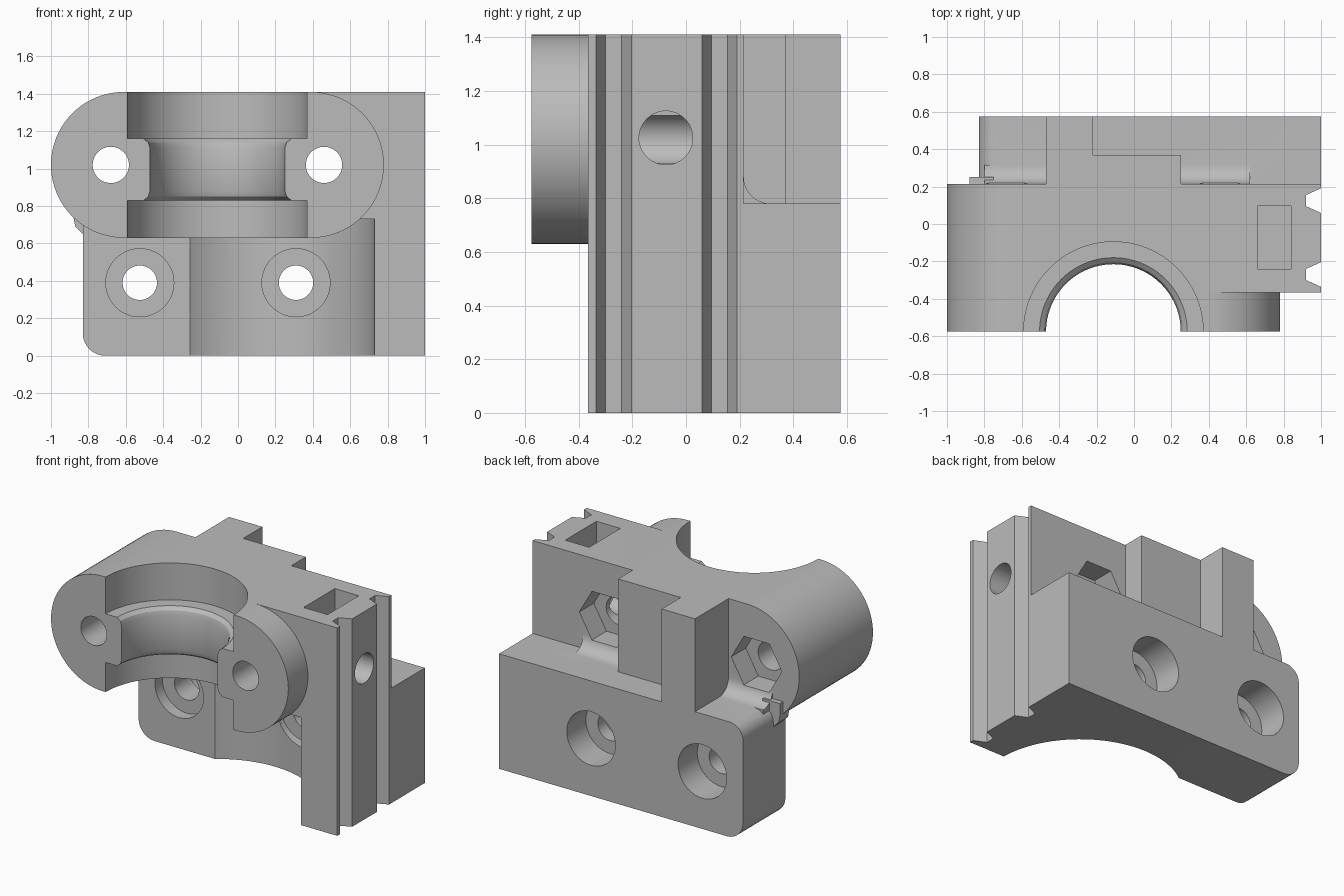
import bpy, math
from mathutils import Vector

cube = bpy.data.objects.get("Cube")
if cube:
    bpy.data.objects.remove(cube, do_unlink=True)

grey = bpy.data.materials.new("plain_grey")
grey.use_nodes = True
COLOUR = (0.5, 0.5, 0.5, 1)
grey.diffuse_color = COLOUR
grey.node_tree.nodes["Principled BSDF"].inputs["Base Color"].default_value = COLOUR

PLACE = {"x": lambda a, b, t: (t, a, b),
         "y": lambda a, b, t: (a, t, b),
         "z": lambda a, b, t: (a, b, t)}


def loft(name, rings, axis):
    """Closed solid through rings of (points, height) along an axis."""
    n = len(rings[0][0])
    verts = [PLACE[axis](a, b, t) for pts, t in rings for a, b in pts]
    faces = [list(range(n)), list(range(len(verts) - n, len(verts)))]
    for r in range(len(rings) - 1):
        for i in range(n):
            j = (i + 1) % n
            faces.append([r * n + i, r * n + j, (r + 1) * n + j, (r + 1) * n + i])
    mesh = bpy.data.meshes.new(name)
    mesh.from_pydata(verts, [], faces)
    mesh.materials.append(grey)
    obj = bpy.data.objects.new(name, mesh)
    bpy.context.collection.objects.link(obj)
    bpy.ops.object.select_all(action="DESELECT")
    bpy.context.view_layer.objects.active = obj
    obj.select_set(True)
    bpy.ops.object.mode_set(mode="EDIT")
    bpy.ops.mesh.select_all(action="SELECT")
    bpy.ops.mesh.normals_make_consistent(inside=False)
    bpy.ops.object.mode_set(mode="OBJECT")
    return obj


def prism(name, pts, axis, lo, hi):
    return loft(name, [(pts, lo), (pts, hi)], axis)


def rect(a0, a1, b0, b1):
    return [(a0, b0), (a1, b0), (a1, b1), (a0, b1)]


def arc(a, b, r, start, end, n=16):
    angles = [math.radians(start + (end - start) * i / n) for i in range(n + 1)]
    return [(a + r * math.cos(t), b + r * math.sin(t)) for t in angles]


def circle(a, b, r, n=48):
    return arc(a, b, r, 0, 360, n)[:-1]


def combine(base, other, operation):
    bpy.context.view_layer.objects.active = base
    mod = base.modifiers.new("combine", "BOOLEAN")
    mod.operation, mod.solver, mod.object = operation, "EXACT", other
    bpy.ops.object.modifier_apply(modifier=mod.name)
    bpy.data.objects.remove(other, do_unlink=True)


TOP, SHELF, BACK, FRONT = 1.41, 0.78, 0.575, -0.575
WALL, RAIL_FRONT = 0.215, -0.365

# Rear foot block with rounded left corners
outline = ([(1, 0), (1, SHELF)] + arc(-0.73, SHELF - 0.1, 0.1, 90, 180, 8)
           + arc(-0.71, 0.12, 0.12, 180, 270, 8))
body = prism("bracket_body", outline, "y", 0.12, BACK)

# Upright rail block on the right
combine(body, prism("rail_block", rect(0.39, 1, RAIL_FRONT, WALL), "z", 0, TOP), "UNION")

# Round gear clearance under the clamp
combine(body, prism("gear_clearance", circle(0.11, -0.38, 0.62, 96), "z", -0.1, 0.73),
        "DIFFERENCE")

# Clamp with round ends
clamp = arc(-0.61, 1.02, 0.39, 90, 270, 40) + arc(0.39, 1.02, 0.39, -90, 90, 40)
combine(body, prism("clamp", clamp, "y", FRONT, WALL), "UNION")

# Stepped rib on the back
rib = [(-0.47, 0), (0.25, 0), (0.25, 0.37), (-0.22, 0.37), (-0.22, BACK), (-0.47, BACK)]
combine(body, prism("back_rib", rib, "z", 0.7, TOP), "UNION")

# Fillets between shelf and clamp wall
fillet = [(0.15, 0.66), (WALL + 0.1, 0.66)] + arc(WALL + 0.1, SHELF + 0.1, 0.1, 270, 180, 10) + [(0.15, 0.88)]
for x0, x1 in ((-0.8, -0.4), (0.2, 0.62)):
    combine(body, prism("shelf_fillet", fillet, "x", x0, x1), "UNION")
lip = [(-0.75, 0.64), (-0.83, 0.65), (-0.87, 0.69), (-0.88, 0.74), (-0.88, 0.82), (-0.75, 0.82)]
combine(body, prism("side_lip", lip, "y", 0.15, 0.25), "UNION")

# Stepped half-round seat with a narrow neck
profile = [(0.48, 0.5), (0.48, 0.83), (0.395, 0.83), (0.37, 0.85), (0.36, 0.88),
           (0.36, 1.11), (0.37, 1.14), (0.395, 1.16), (0.48, 1.16), (0.48, 1.5)]
combine(body, loft("seat_bore", [(circle(-0.11, -0.575, r, 96), z) for r, z in profile], "z"),
        "DIFFERENCE")

# Clamp bolt holes with hexagonal nut pockets behind
for x in (-0.68, 0.46):
    combine(body, prism("bolt_hole", circle(x, 1.02, 0.097), "y", -0.7, 0.3), "DIFFERENCE")
    combine(body, prism("nut_pocket", circle(x, 1.02, 0.19, 6), "y", 0.06, 0.4), "DIFFERENCE")

# Foot holes, counterbored on both sides
for x, front in ((-0.525, 0.2), (0.31, 0.28)):
    for r, lo, hi in ((0.092, -0.2, 0.7), (0.182, -0.25, front), (0.182, 0.37, 0.7)):
        combine(body, prism("foot_hole", circle(x, 0.39, r), "y", lo, hi), "DIFFERENCE")

# Rail grooves, nut slot and side hole
for y in (0.125, -0.27):
    groove = [(1.02, y - 0.075), (0.92, y - 0.03), (0.92, y + 0.03), (1.02, y + 0.075)]
    combine(body, prism("rail_groove", groove, "z", -0.1, 1.5), "DIFFERENCE")
combine(body, prism("nut_slot", rect(0.66, 0.84, -0.24, 0.095), "z", 0.85, 1.5), "DIFFERENCE")
combine(body, prism("side_hole", circle(-0.075, 1.025, 0.1), "x", 0.5, 1.1), "DIFFERENCE")

# Smooth rounds, crisp edges
bpy.ops.object.select_all(action="DESELECT")
body.select_set(True)
bpy.context.view_layer.objects.active = body
bpy.ops.object.shade_smooth_by_angle(angle=math.radians(30))
